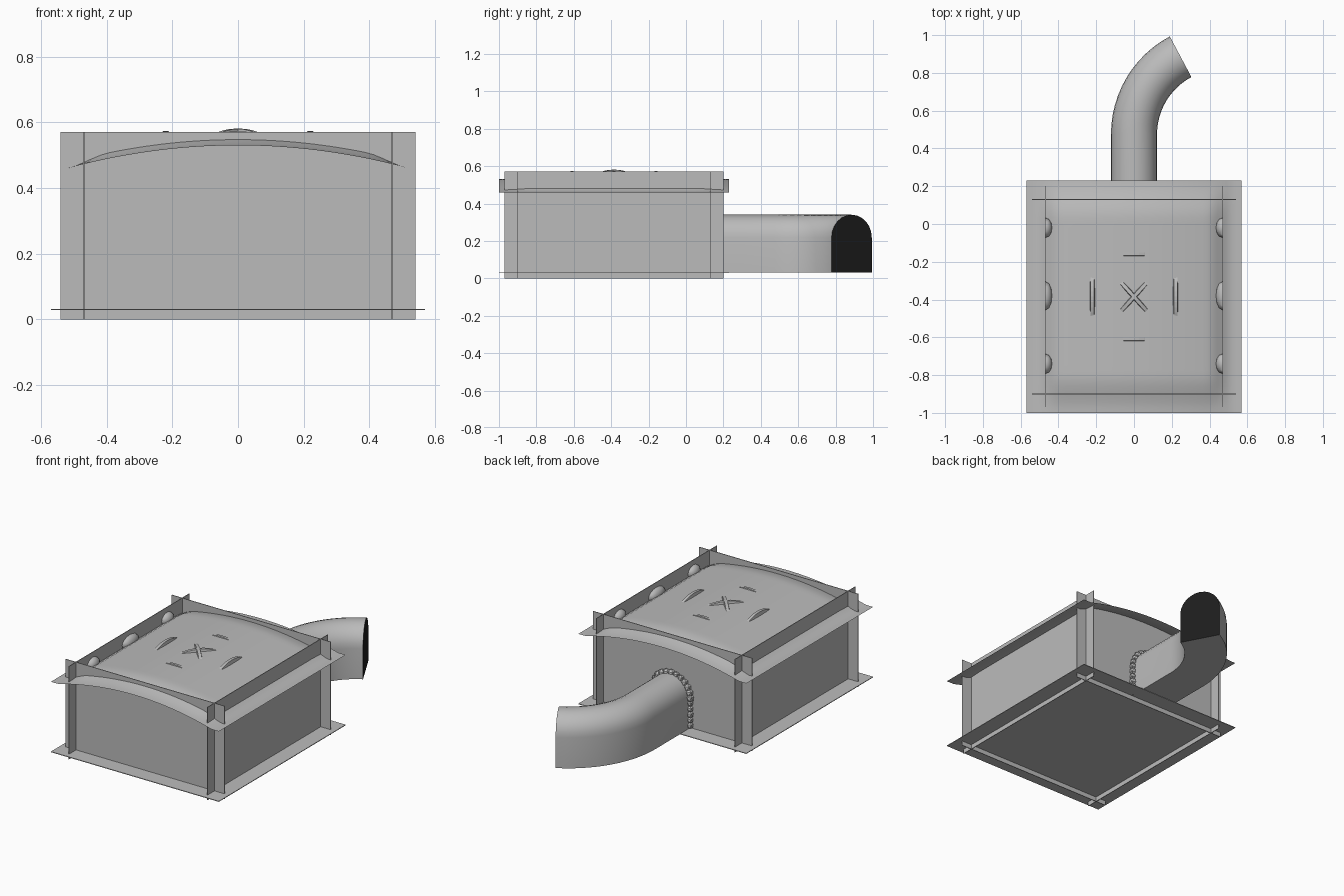
import bpy, bmesh, math, random
from mathutils import Vector, Matrix

random.seed(4)
cube = bpy.data.objects.get("Cube")
if cube:
    bpy.data.objects.remove(cube, do_unlink=True)


def material(name, v):
    m = bpy.data.materials.new(name)
    m.use_nodes = True
    m.diffuse_color = (v, v, v, 1)
    m.node_tree.nodes["Principled BSDF"].inputs["Base Color"].default_value = (v, v, v, 1)
    return m


grey = material("plain grey", 0.5)
black = material("opening black", 0.012)


def finish(name, bm, smooth=None, mats=(grey,)):
    bmesh.ops.recalc_face_normals(bm, faces=bm.faces)
    me = bpy.data.meshes.new(name)
    bm.to_mesh(me)
    bm.free()
    ob = bpy.data.objects.new(name, me)
    bpy.context.collection.objects.link(ob)
    for m in mats:
        me.materials.append(m)
    if smooth:
        bpy.ops.object.select_all(action="DESELECT")
        ob.select_set(True)
        bpy.context.view_layer.objects.active = ob
        bpy.ops.object.shade_smooth_by_angle(angle=math.radians(smooth))
    return ob


def plate(name, lo, hi):
    bm = bmesh.new()
    lo, hi = Vector(lo), Vector(hi)
    bmesh.ops.create_cube(bm, size=1, matrix=Matrix.Translation((lo + hi) / 2)
                          @ Matrix.Diagonal((*(hi - lo), 1)))
    return finish(name, bm)


# Interlocking wall sheets and floor
T = 0.002
MID = -0.385
for side, x in (("right", -0.47), ("left", 0.47)):
    plate(side + "_wall", (x - T, -0.97, 0), (x + T, 0.2, 0.57))
for side, y in (("front", -0.9), ("back", 0.13)):
    plate(side + "_wall", (-0.54, y - T, 0), (0.54, y + T, 0.57))
plate("floor", (-0.57, -1, 0.028), (0.57, 0.23, 0.032))


# Domed lid: an arch across x, swelling inside the rim
def ease(t):
    t = max(0, min(1, t))
    return t * t * (3 - 2 * t)


def lid_height(x, y):
    arch = max(0.46, 0.53 - 0.07 * (x / 0.52) ** 2)
    rim = ease((0.615 - abs(y - MID)) / 0.2)
    return arch + 0.036 * rim * ease((0.51 - abs(x)) / 0.12)


bm = bmesh.new()
bmesh.ops.create_grid(bm, x_segments=44, y_segments=44, size=1)
for v in bm.verts:
    x, y = v.co.x * 0.57, MID + v.co.y * 0.615
    v.co = (x, y, lid_height(x, y))
finish("lid", bm, 40)


# Curved ribs pressed into the lid
def rib(name, x, y, length, width, base, top, angle):
    bm = bmesh.new()
    n = 10
    rows = []
    for i in range(n + 1):
        s = 2 * i / n - 1
        h = base + (top - base) * (1 - s * s)
        rows.append([bm.verts.new((s * length / 2, w * width / 2, z))
                     for w, z in ((-1, base - 0.01), (-0.45, h), (0.45, h), (1, base - 0.01))])
    for a, b in zip(rows, rows[1:]):
        for j in range(4):
            k = (j + 1) % 4
            bm.faces.new((a[j], a[k], b[k], b[j]))
    bm.faces.new(rows[0])
    bm.faces.new(rows[-1])
    bm.transform(Matrix.Translation((x, y, 0)) @ Matrix.Rotation(math.radians(angle), 4, "Z"))
    finish(name, bm)


for s in (-1, 1):
    end = "left" if s > 0 else "right"
    rib("cross_bar_" + end, 0, MID, 0.3, 0.04, 0.545, 0.581, s * 48)
    rib("side_rib_" + end, s * 0.22, MID, 0.28, 0.04, 0.535, 0.573, 90)
    rib("back_rib" if s > 0 else "front_rib", 0, MID + s * 0.225, 0.26, 0.035, 0.535, 0.573, 0)

# Half-round knobs on the inner faces of the side walls
for s in (-1, 1):
    for i, (y, length) in enumerate(((-0.74, 0.052), (-0.38, 0.075), (-0.02, 0.052))):
        bm = bmesh.new()
        bmesh.ops.create_uvsphere(bm, u_segments=12, v_segments=8, radius=1)
        bmesh.ops.bisect_plane(bm, geom=bm.verts[:] + bm.edges[:] + bm.faces[:],
                               plane_co=(0, 0, 0), plane_no=(s, 0, 0), clear_outer=True)
        bm.transform(Matrix.Translation((s * 0.468, y, 0.5)) @ Matrix.Diagonal((0.035, length, 0.04, 1)))
        finish(f"knob_{'left' if s > 0 else 'right'}_{i + 1}", bm, 40)

# Arch-shaped duct swept along a straight run and a bend
R, FLOOR, SPRING = 0.122, 0.03, 0.218
arch = [(-R, FLOOR)]
arch += [(-R * math.cos(math.pi * i / 12), SPRING + R * math.sin(math.pi * i / 12)) for i in range(13)]
arch += [(R, FLOOR)]
BEND, START, TURN = 0.465, 0.475, math.radians(62)
stations = [(0, 0.13, 0), (0, 0.3, 0)]
for i in range(13):
    a = TURN * i / 12
    stations.append((BEND * (1 - math.cos(a)), START + BEND * math.sin(a), a))
bm = bmesh.new()
rings = [[bm.verts.new((cx + u * math.cos(a), cy - u * math.sin(a), z)) for u, z in arch]
         for cx, cy, a in stations]
for a, b in zip(rings, rings[1:]):
    for j in range(len(arch)):
        k = (j + 1) % len(arch)
        bm.faces.new((a[j], a[k], b[k], b[j]))
mouth = bm.faces.new(rings[-1])
mouth.material_index = 1
finish("duct", bm, 25, (grey, black))

# Lumpy collar where the duct meets the back wall
bm = bmesh.new()
path = [(s * R, FLOOR + 0.02 + i * 0.034) for s in (-1, 1) for i in range(6)]
path += [(R * math.cos(math.pi * i / 12), SPRING + R * math.sin(math.pi * i / 12)) for i in range(13)]
for u, z in path:
    size = random.uniform(0.019, 0.025)
    bmesh.ops.create_icosphere(bm, subdivisions=1, radius=size,
                               matrix=Matrix.Translation((u * 1.04, 0.142, z)))
finish("collar", bm)
